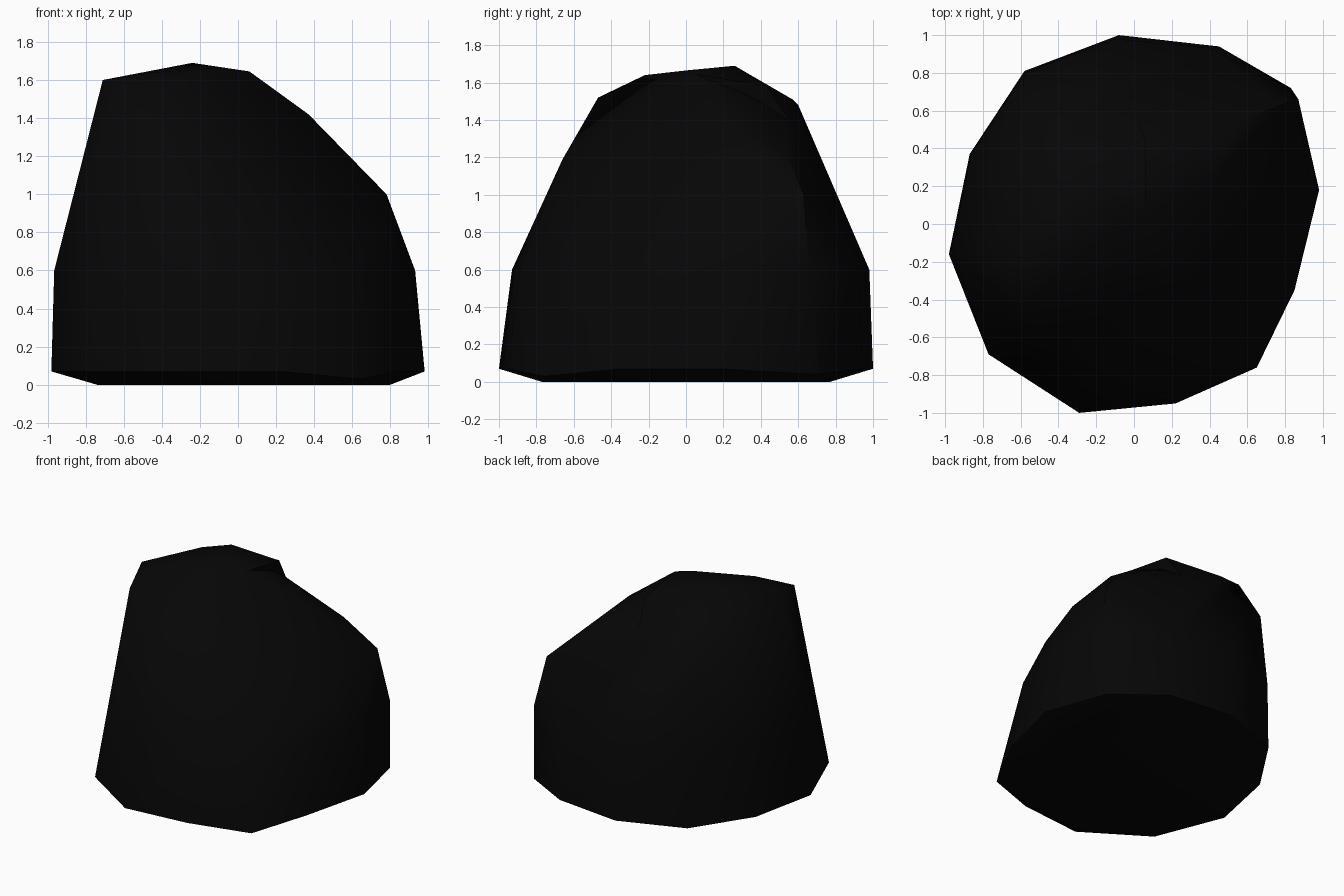
import bpy, bmesh, math

cube = bpy.data.objects.get("Cube")
if cube:
    bpy.data.objects.remove(cube, do_unlink=True)

# Single near-black stone colour
stone = bpy.data.materials.new("black_stone")
stone.use_nodes = True
COLOUR = (0.0018, 0.0018, 0.0018, 1)
stone.diffuse_color = COLOUR
shader = next(n for n in stone.node_tree.nodes if n.type == 'BSDF_PRINCIPLED')
shader.inputs["Base Color"].default_value = COLOUR
shader.inputs["Roughness"].default_value = 0.9


def faceted_stone(name, points):
    """Chiselled solid wrapped around a few corner points."""
    bm = bmesh.new()
    for p in points:
        bm.verts.new(p)
    hull = bmesh.ops.convex_hull(bm, input=bm.verts)
    loose = {g for g in hull["geom_interior"] + hull["geom_unused"]
             if isinstance(g, bmesh.types.BMVert)}
    bmesh.ops.delete(bm, geom=list(loose), context='VERTS')
    bmesh.ops.dissolve_limit(bm, angle_limit=math.radians(1),
                             verts=bm.verts, edges=bm.edges)
    bmesh.ops.recalc_face_normals(bm, faces=bm.faces)
    mesh = bpy.data.meshes.new(name)
    bm.to_mesh(mesh)
    bm.free()
    mesh.materials.append(stone)
    obj = bpy.data.objects.new(name, mesh)
    bpy.context.collection.objects.link(obj)
    bpy.ops.object.select_all(action='DESELECT')
    obj.select_set(True)
    bpy.context.view_layer.objects.active = obj
    bpy.ops.object.shade_smooth_by_angle(angle=math.radians(45))


# Footprint outline, and the waist outline above it
outline = [(-.08, 1), (.45, .94), (.83, .72), (.98, .18), (.85, -.35), (.64, -.75),
           (.22, -.95), (-.29, -1), (-.77, -.69), (-.98, -.16), (-.87, .37), (-.58, .81)]
waist = [(-.1, .98), (.41, .93), (.87, .66), (.93, .2), (.78, -.31), (.56, -.65),
         (.19, -.89), (-.29, -.93), (-.72, -.6), (-.965, -.13), (-.86, .38), (-.58, .8)]

# Undercut base, upright wall and two low corners
wall = [(x * .785 + .03, y * .77, 0) for x, y in outline]
wall += [(x, y, .07) for x, y in outline] + [(x, y, .6) for x, y in waist]
wall += [(.65, -.76, .03), (.84, .7, .04)]

# Summit, left flank and front brow
summit = [(-.24, .26, 1.69), (-.08, 0, 1.665), (.06, .05, 1.645), (-.45, .19, 1.64),
          (-.45, -.22, 1.64), (-.71, -.19, 1.6), (-.62, -.47, 1.52), (-.2, -.66, 1.19)]
# Rear left corner stepping down from the summit
rear = [(-.33, .57, 1.51), (-.48, .6, 1.48), (-.53, .64, 1.36), (-.59, .71, 1.21),
        (0, .67, 1.23)]
# Ridge falling to the lower right shoulder
shoulder = [(.37, .18, 1.42), (.55, .54, 1.22), (.78, .63, 1), (.77, .23, 1),
            (.78, -.06, .83)]
# Bulge that overhangs the dip behind the ridge
bulge = [(.06, .43, 1.58)]

faceted_stone("rock_body", wall + summit + rear + shoulder)
faceted_stone("rock_crown", summit + rear + bulge)
